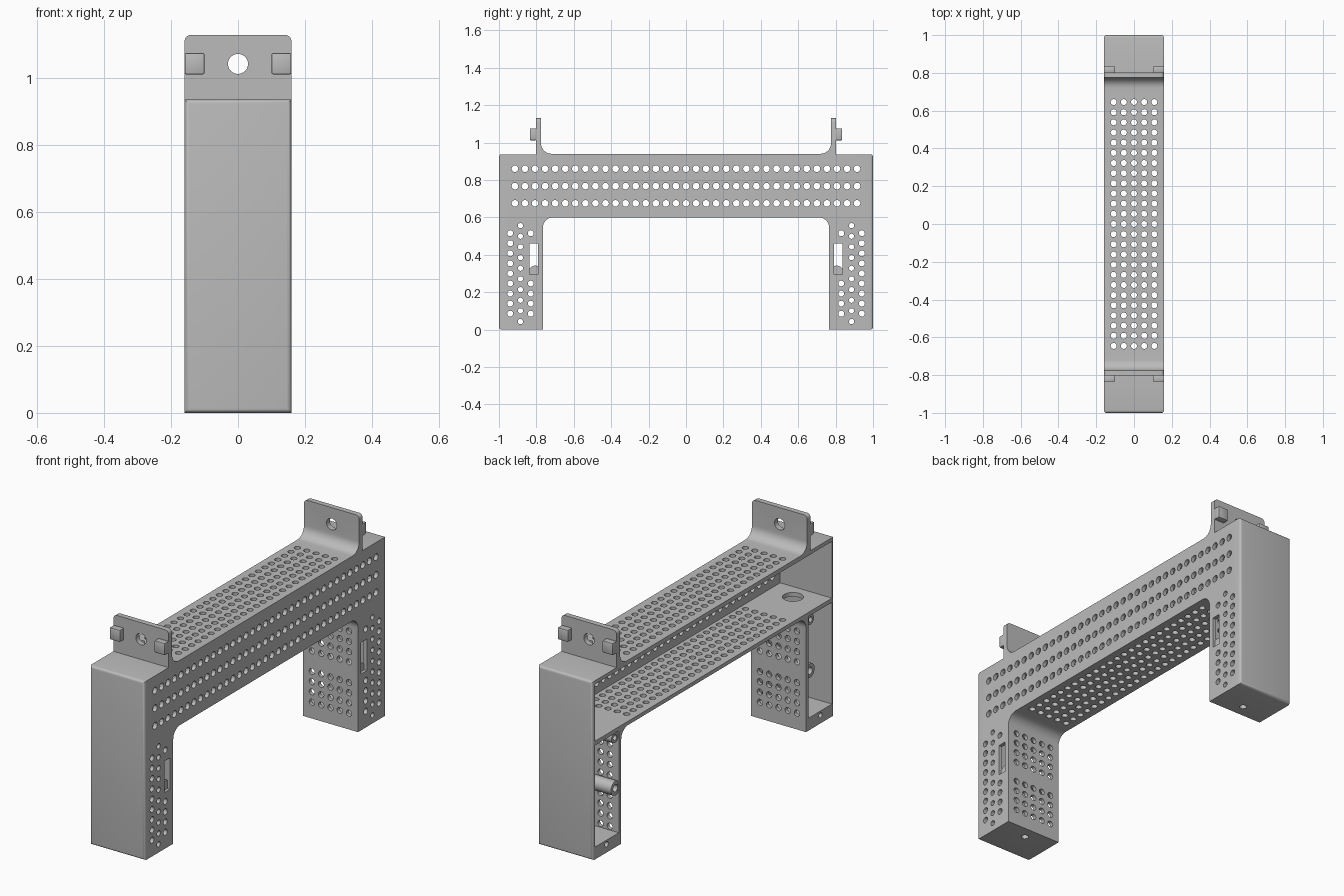
import bpy, bmesh, math
from mathutils import Vector, Matrix

if "Cube" in bpy.data.objects:
    bpy.data.objects.remove(bpy.data.objects["Cube"], do_unlink=True)

grey = bpy.data.materials.new("light grey plastic")
grey.use_nodes = True
COLOUR = (0.5, 0.5, 0.5, 1)
grey.diffuse_color = COLOUR
grey.node_tree.nodes["Principled BSDF"].inputs["Base Color"].default_value = COLOUR

HALF = 0.16      # half width
WALL = 0.02
PITCH = 0.0538   # hole spacing
SIDES = (-1, 1)


def to_object(bm, name):
    bmesh.ops.recalc_face_normals(bm, faces=bm.faces)
    mesh = bpy.data.meshes.new(name)
    bm.to_mesh(mesh)
    bm.free()
    obj = bpy.data.objects.new(name, mesh)
    bpy.context.collection.objects.link(obj)
    mesh.materials.append(grey)
    return obj


def add_box(bm, low, high):
    low, high = Vector(low), Vector(high)
    matrix = Matrix.Translation((low + high) / 2) @ Matrix.Diagonal((*(high - low), 1))
    bmesh.ops.create_cube(bm, size=1, matrix=matrix)


def add_rod(bm, start, end, radius, segments=12):
    start, end = Vector(start), Vector(end)
    turn = (end - start).to_track_quat('Z', 'Y').to_matrix().to_4x4()
    bmesh.ops.create_cone(bm, cap_ends=True, segments=segments, radius1=radius,
                          radius2=radius, depth=(end - start).length,
                          matrix=Matrix.Translation((start + end) / 2) @ turn)


def arc(cy, cz, radius, a0, a1, steps=8):
    angles = [math.radians(a0 + (a1 - a0) * i / steps) for i in range(steps + 1)]
    return [(cy + radius * math.cos(a), cz + radius * math.sin(a)) for a in angles]


def cut(target, bm):
    cutter = to_object(bm, "cutter")
    cutter.hide_render = True
    mod = target.modifiers.new("cut", 'BOOLEAN')
    mod.operation, mod.solver, mod.object = 'DIFFERENCE', 'MANIFOLD', cutter
    bpy.context.view_layer.objects.active = target
    bpy.ops.object.modifier_apply(modifier=mod.name)
    bpy.data.objects.remove(cutter, do_unlink=True)


def smooth(obj):
    bpy.ops.object.select_all(action='DESELECT')
    obj.select_set(True)
    bpy.context.view_layer.objects.active = obj
    bpy.ops.object.shade_smooth_by_angle(angle=math.radians(35))


# Bridge body: side outline with legs and upright tabs, extruded across the width
half = (arc(0.71, 0.545, 0.055, 90, 0)
        + [(0.765, 0), (1, 0), (1, 0.937), (0.803, 0.937), (0.803, 1.13), (0.775, 1.13)]
        + arc(0.72, 0.995, 0.055, 0, -90))
outline = half + [(-y, z) for y, z in reversed(half)]
bm = bmesh.new()
face = bm.faces.new([bm.verts.new((-HALF, y, z)) for y, z in outline])
ext = bmesh.ops.extrude_face_region(bm, geom=[face])
bmesh.ops.translate(bm, vec=(2 * HALF, 0, 0),
                    verts=[v for v in ext["geom"] if isinstance(v, bmesh.types.BMVert)])


def bevel_where(rule, width):
    edges = [e for e in bm.edges if rule(*e.verts)]
    bmesh.ops.bevel(bm, geom=edges, offset=width, segments=4, profile=0.5, affect='EDGES')


bevel_where(lambda a, b: min(abs(a.co.y), abs(b.co.y)) > 0.999, 0.014)
bevel_where(lambda a, b: min(a.co.z, b.co.z) > 1.129 and abs(a.co.x - b.co.x) < 0.001, 0.02)
body = to_object(bm, "bridge_body")

# Hollow beam and legs, open on the right side
bm = bmesh.new()
add_box(bm, (-0.3, -0.98, 0.62), (HALF - WALL, 0.98, 0.917))
for s in SIDES:
    y0, y1 = sorted((s * 0.785, s * 0.98))
    add_box(bm, (-0.3, y0, 0.065), (HALF - WALL, y1, 0.598))
cut(body, bm)

# Holes through the side wall, and the leg slots
bm = bmesh.new()
for z in (0.675, 0.767, 0.86):
    for i in range(-17, 18):
        add_rod(bm, (0.1, i * PITCH, z), (0.2, i * PITCH, z), 0.018)
for s in SIDES:
    for i in range(9):
        z = 0.085 + i * PITCH
        for y in (0.83, 0.94):
            if y > 0.9 or not 0.28 < z < 0.48:
                add_rod(bm, (0.1, s * y, z), (0.2, s * y, z), 0.016)
    for i in range(10):
        z = 0.043 + i * 0.057
        add_rod(bm, (-0.2, s * 0.885, z), (0.2, s * 0.885, z), 0.014)
    y0, y1 = sorted((s * 0.79, s * 0.838))
    add_box(bm, (0.1, y0, 0.295), (0.2, y1, 0.46))
cut(body, bm)

# Holes through top plate and beam floor, cable openings, base screw holes
bm = bmesh.new()
for c in range(-2, 3):
    for i in range(-12, 13):
        add_rod(bm, (c * PITCH, i * PITCH, 0.55), (c * PITCH, i * PITCH, 1), 0.016)
for s in SIDES:
    add_rod(bm, (0, s * 0.885, 0.59), (0, s * 0.885, 0.7), 0.05, 24)
    add_rod(bm, (0, s * 0.83, -0.1), (0, s * 0.83, 0.1), 0.018)
cut(body, bm)

# Holes through the inner leg walls and the mounting tabs
bm = bmesh.new()
for s in SIDES:
    for c in range(-2, 3):
        for i in range(9):
            if i != 4:
                z = 0.085 + i * PITCH
                add_rod(bm, (c * PITCH, s * 0.74, z), (c * PITCH, s * 0.8, z), 0.016)
    add_rod(bm, (0, s * 0.74, 1.043), (0, s * 0.85, 1.043), 0.03, 24)
cut(body, bm)
smooth(body)

for s, end in zip(SIDES, ("front", "back")):
    # Small square lugs on the outer face of each tab
    for side, label in zip(SIDES, ("right", "left")):
        bm = bmesh.new()
        x0, x1 = sorted((side * 0.1, side * 0.159))
        y0, y1 = sorted((s * 0.8, s * 0.835))
        add_box(bm, (x0, y0, 1.012), (x1, y1, 1.075))
        bmesh.ops.bevel(bm, geom=bm.edges[:], offset=0.004, segments=2,
                        profile=0.5, affect='EDGES')
        smooth(to_object(bm, f"{end}_{label}_lug"))

    # Screw posts inside each leg, with a pilot hole in the open end
    for label, y, z, radius in (("lower", 0.806, 0.305, 0.037), ("upper", 0.81, 0.572, 0.028)):
        bm = bmesh.new()
        add_rod(bm, (0.145, s * y, z), (-0.155, s * y, z), radius, 24)
        cap = min(bm.faces, key=lambda f: f.calc_center_median().x)
        bmesh.ops.inset_individual(bm, faces=[cap], thickness=radius * 0.5)
        pit = bmesh.ops.extrude_face_region(bm, geom=[cap])
        bmesh.ops.delete(bm, geom=[cap], context='FACES_ONLY')
        bmesh.ops.translate(bm, vec=(0.06, 0, 0), verts=[
            v for v in pit["geom"] if isinstance(v, bmesh.types.BMVert)])
        smooth(to_object(bm, f"{end}_{label}_screw_post"))
